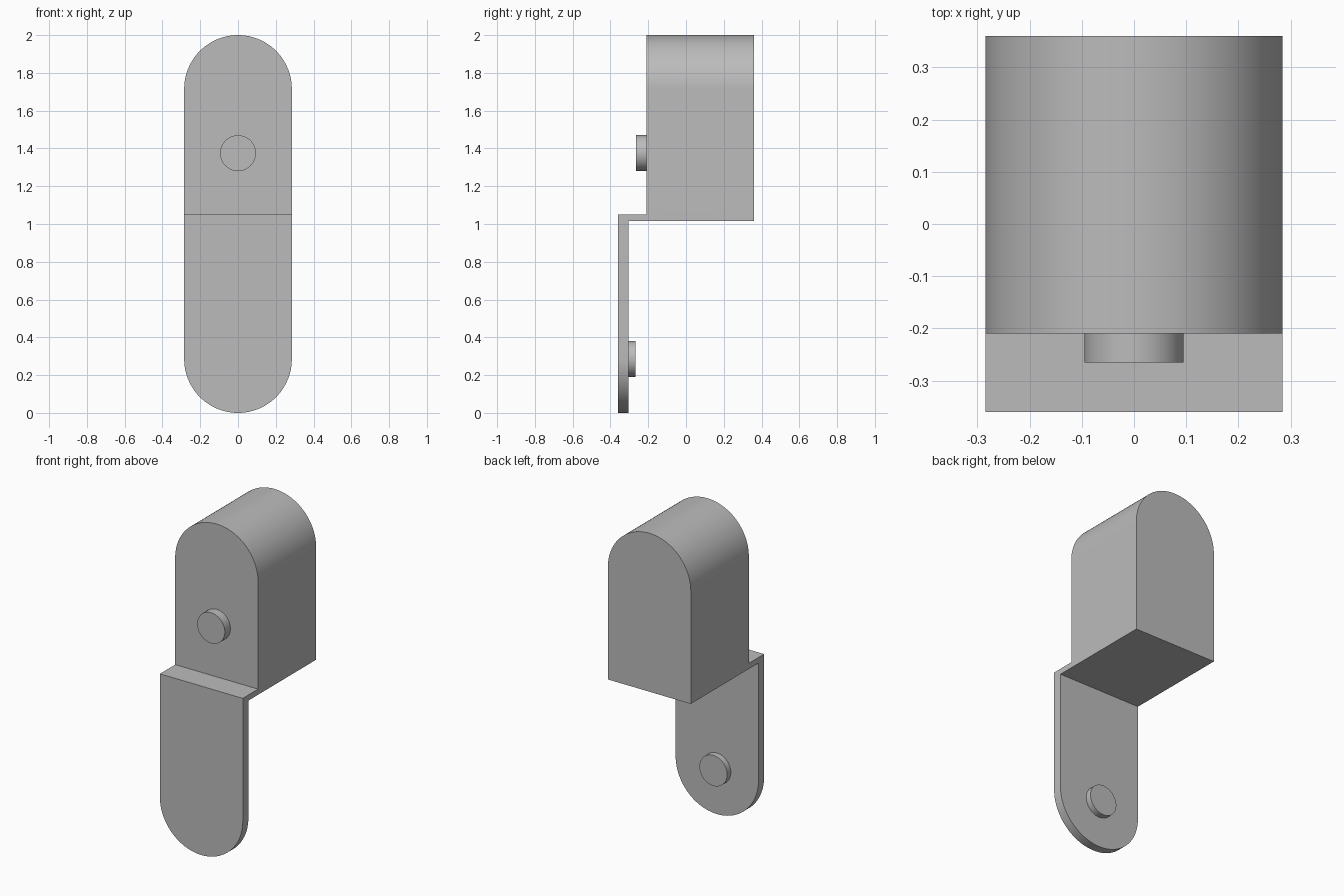
import bpy
import bmesh
from math import pi, sin, cos, radians
from mathutils import Vector

cube = bpy.data.objects.get("Cube")
if cube:
    bpy.data.objects.remove(cube, do_unlink=True)

grey = bpy.data.materials.new("plain grey")
grey.use_nodes = True
grey.diffuse_color = (0.5, 0.5, 0.5, 1)
grey.node_tree.nodes["Principled BSDF"].inputs["Base Color"].default_value = (0.5, 0.5, 0.5, 1)

HALF = 0.285          # half width and end radius
FRONT, BACK = -0.36, 0.36
PLATE_BACK, BLOCK_FRONT = -0.305, -0.21
SHELF_LOW, SHELF_TOP = 1.015, 1.05


def prism(name, points, offset):
    """Extrude a closed outline along the offset vector."""
    bm = bmesh.new()
    face = bm.faces.new([bm.verts.new(p) for p in points])
    swept = bmesh.ops.extrude_face_region(bm, geom=[face])
    verts = [v for v in swept["geom"] if isinstance(v, bmesh.types.BMVert)]
    bmesh.ops.translate(bm, verts=verts, vec=Vector(offset))
    bmesh.ops.recalc_face_normals(bm, faces=bm.faces)
    mesh = bpy.data.meshes.new(name)
    bm.to_mesh(mesh)
    bm.free()
    mesh.materials.append(grey)
    obj = bpy.data.objects.new(name, mesh)
    bpy.context.collection.objects.link(obj)
    return obj


def arc(radius, z, start, end, steps, y):
    """Points on an arc in the xz plane."""
    angles = [start + (end - start) * i / steps for i in range(steps + 1)]
    return [(radius * cos(a), y, z + radius * sin(a)) for a in angles]


def smooth(obj):
    bpy.ops.object.select_all(action="DESELECT")
    obj.select_set(True)
    bpy.context.view_layer.objects.active = obj
    bpy.ops.object.shade_smooth_by_angle(angle=radians(30))


# Body: stepped side profile trimmed by a rounded front outline
outline = arc(HALF, 2 - HALF, 0, pi, 48, -1) + arc(HALF, HALF, pi, 2 * pi, 48, -1)
body = prism("stepped_body", outline, (0, 2, 0))

side = [(FRONT, -0.1), (PLATE_BACK, -0.1), (PLATE_BACK, SHELF_LOW), (BACK, SHELF_LOW),
        (BACK, 2.1), (BLOCK_FRONT, 2.1), (BLOCK_FRONT, SHELF_TOP), (FRONT, SHELF_TOP)]
cutter = prism("side_profile_cutter", [(-0.5, y, z) for y, z in side], (1, 0, 0))
cutter.hide_render = True

trim = body.modifiers.new("side trim", "BOOLEAN")
trim.operation = "INTERSECT"
trim.solver = "EXACT"
trim.object = cutter
bpy.context.view_layer.objects.active = body
bpy.ops.object.modifier_apply(modifier=trim.name)
bpy.data.objects.remove(cutter, do_unlink=True)
smooth(body)

# Round pegs: one on the block's front, one on the plate's back
for name, z, y0, y1 in (("upper_peg", 1.375, -0.265, BLOCK_FRONT),
                        ("lower_peg", HALF, PLATE_BACK, -0.268)):
    ring = arc(0.095, z, 0, 2 * pi, 48, y0)[:-1]
    smooth(prism(name, ring, (0, y1 - y0, 0)))
